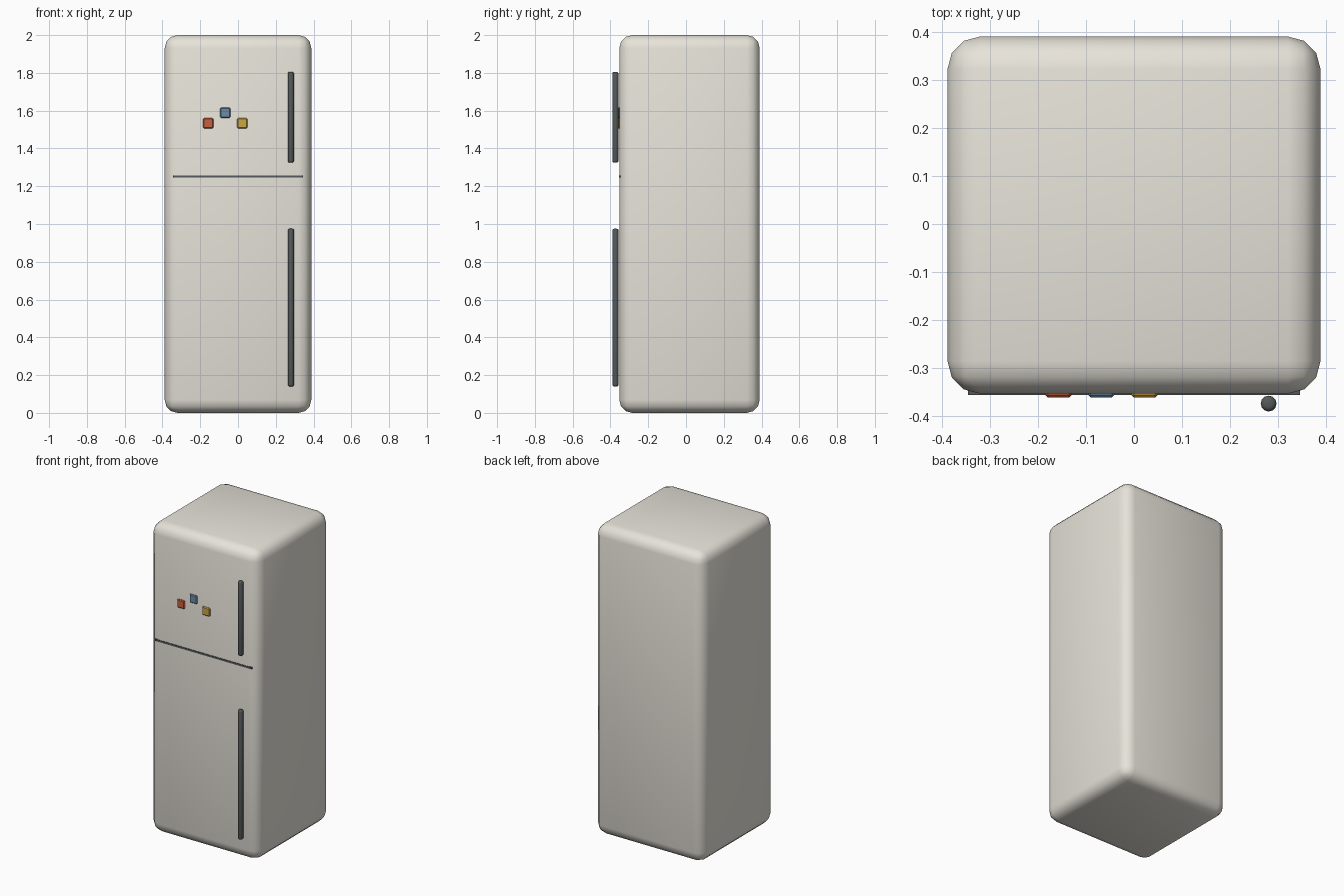
import bpy, bmesh, math

if "Cube" in bpy.data.objects:
    bpy.data.objects.remove(bpy.data.objects["Cube"])


def colour(name, rgb):
    m = bpy.data.materials.new(name)
    m.diffuse_color = (*rgb, 1)
    m.use_nodes = True
    m.node_tree.nodes["Principled BSDF"].inputs["Base Color"].default_value = m.diffuse_color
    return m


def finish(ob, mat, bevel, segments, smooth):
    ob.data.materials.append(mat)
    if bevel:
        mod = ob.modifiers.new("round_edges", 'BEVEL')
        mod.width = bevel
        mod.segments = segments
        mod.limit_method = 'ANGLE'
        mod.angle_limit = math.radians(40)
        bpy.ops.object.modifier_apply(modifier=mod.name)
    if smooth:
        bpy.ops.object.shade_smooth_by_angle(angle=math.radians(40))
    return ob


def box(name, lo, hi, mat, bevel=0, segments=1, smooth=False):
    centre = [(a + b) / 2 for a, b in zip(lo, hi)]
    bpy.ops.mesh.primitive_cube_add(size=1, location=centre)
    ob = bpy.context.object
    ob.name = name
    ob.scale = [b - a for a, b in zip(lo, hi)]
    bpy.ops.object.transform_apply(location=False, rotation=False, scale=True)
    return finish(ob, mat, bevel, segments, smooth)


def bar(name, x, y, z0, z1, r, mat):
    bpy.ops.mesh.primitive_cylinder_add(vertices=12, radius=r, depth=z1 - z0,
                                        location=(x, y, (z0 + z1) / 2))
    ob = bpy.context.object
    ob.name = name
    return finish(ob, mat, r * 0.6, 3, True)


cream = colour("cream", (0.80, 0.77, 0.70))
dark = colour("dark_grey", (0.09, 0.10, 0.10))
front = -0.353

# Rounded cabinet
box("cabinet", (-0.388, front, 0), (0.388, 0.39, 2), cream, 0.068, 3, True)

# Seam between the freezer and fridge doors
box("door_seam", (-0.345, front - 0.003, 1.245), (0.345, front + 0.01, 1.257), dark)

# Door handles
for name, z0, z1 in (("freezer_handle", 1.325, 1.805), ("fridge_handle", 0.14, 0.975)):
    bar(name, 0.28, -0.3735, z0, z1, 0.0165, dark)

# Square door magnets
for name, x, z, rgb in (("red_magnet", -0.157, 1.533, (0.55, 0.12, 0.05)),
                        ("blue_magnet", -0.068, 1.589, (0.15, 0.26, 0.38)),
                        ("yellow_magnet", 0.022, 1.533, (0.60, 0.38, 0.06))):
    s = 0.027
    box(name, (x - s, front - 0.008, z - s), (x + s, front + 0.008, z + s),
        colour(name, rgb), 0.005)
